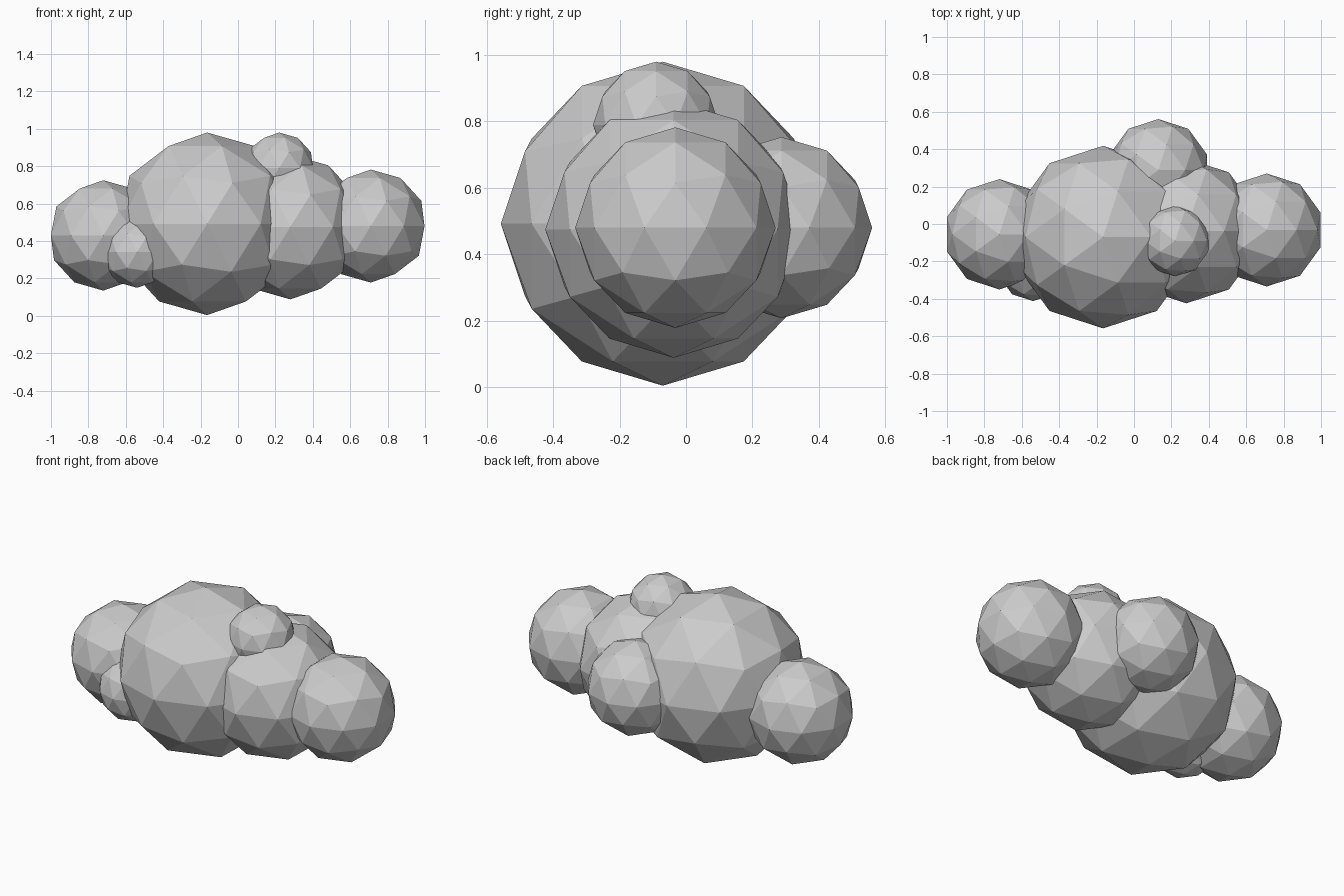
import bpy

if "Cube" in bpy.data.objects:
    bpy.data.objects.remove(bpy.data.objects["Cube"])

# Low-poly cloud: overlapping faceted icospheres (name, centre, radius)
PUFFS = [
    ("main_puff", (-0.165, -0.07, 0.492), 0.488),
    ("middle_puff", (0.28, -0.037, 0.475), 0.387),
    ("right_puff", (0.71, -0.032, 0.48), 0.302),
    ("left_puff", (-0.72, -0.055, 0.43), 0.295),
    ("back_puff", (0.13, 0.288, 0.48), 0.273),
    ("top_small_puff", (0.22, -0.09, 0.79), 0.19),
    ("front_small_puff", (-0.54, -0.222, 0.34), 0.19),
]


def add_puff(name, centre, radius):
    bpy.ops.mesh.primitive_ico_sphere_add(subdivisions=2, radius=radius, location=centre)
    puff = bpy.context.object
    puff.name = name
    bpy.ops.object.shade_flat()


for spec in PUFFS:
    add_puff(*spec)
